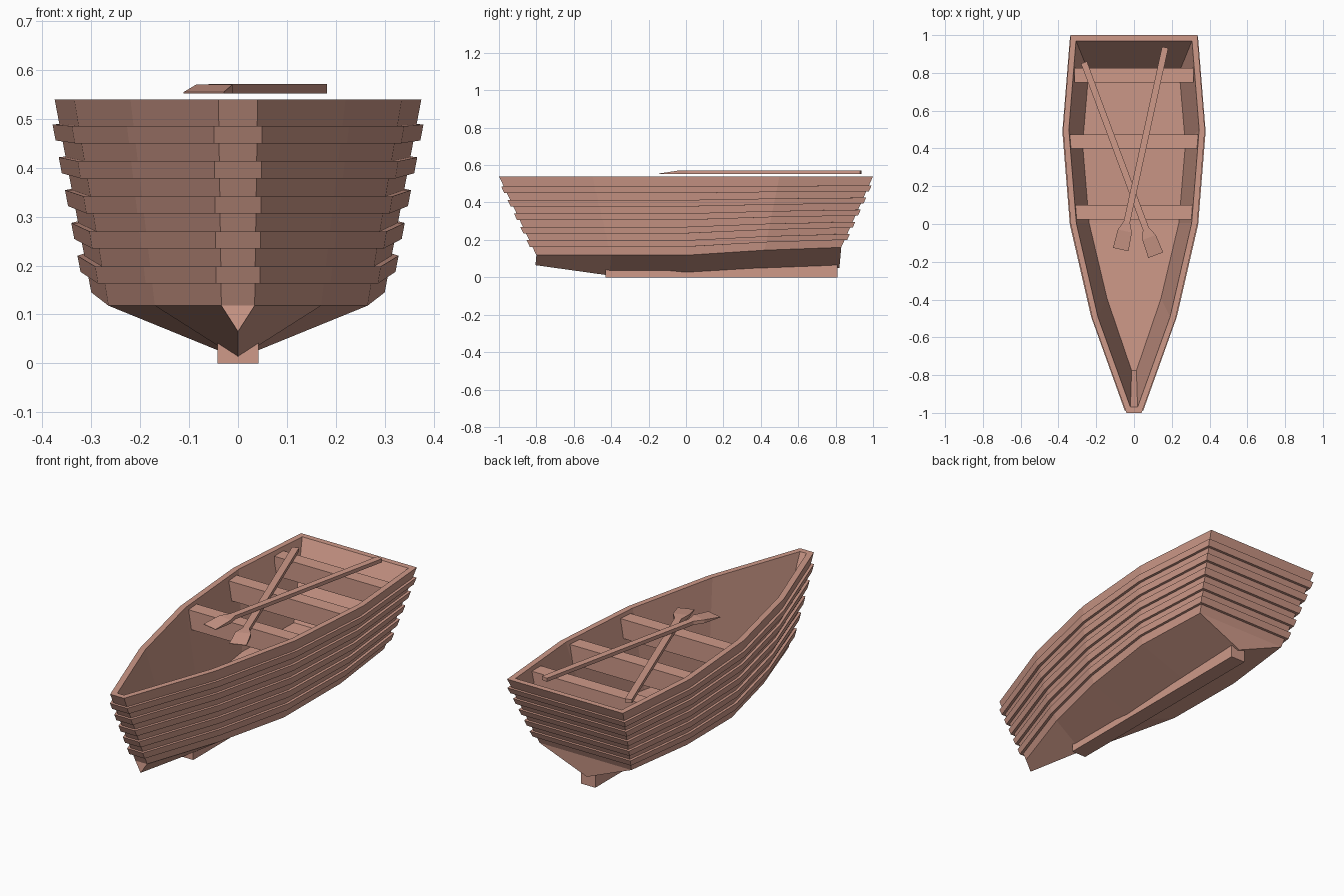
import bpy, bmesh, math
from mathutils import Vector

if "Cube" in bpy.data.objects:
    bpy.data.objects.remove(bpy.data.objects["Cube"])

wood = bpy.data.materials.new("painted_wood")
wood.diffuse_color = (0.62, 0.32, 0.25, 1)
wood.use_nodes = True
wood.node_tree.nodes["Principled BSDF"].inputs["Base Color"].default_value = wood.diffuse_color


def finish(name, bm):
    bmesh.ops.recalc_face_normals(bm, faces=bm.faces)
    me = bpy.data.meshes.new(name)
    bm.to_mesh(me)
    bm.free()
    ob = bpy.data.objects.new(name, me)
    me.materials.append(wood)
    bpy.context.collection.objects.link(ob)
    return ob


def box(name, x, y0, y1, z0, z1):
    bm = bmesh.new()
    bmesh.ops.create_cube(bm, size=1)
    for v in bm.verts:
        v.co = (v.co.x * 2 * x, y0 + (v.co.y + .5) * (y1 - y0), z0 + (v.co.z + .5) * (z1 - z0))
    return finish(name, bm)


# Hull stations from bow to stern: half width, y, z
RIM = [(.04, -1, .54), (.22, -.5, .54), (.335, 0, .54), (.375, .5, .54), (.335, 1, .54)]
CHINE = [(.034, -.8, .118), (.17, -.4, .118), (.265, 0, .118), (.30, .42, .145), (.265, .83, .16)]
SPINE = [(0, -.805, .065), (0, -.41, .01), (0, 0, .01), (0, .42, .035), (0, .82, .05)]
N = len(RIM)


def hull_ring(t, d):
    """Closed outline at height fraction t, pushed outward by d with mitred corners."""
    right = [Vector(a).lerp(Vector(b), t) for a, b in zip(CHINE, RIM)]
    pts = right + [Vector((-p.x, p.y, p.z)) for p in reversed(right)]
    out = []
    for i, p in enumerate(pts):
        e0 = (p - pts[i - 1]).to_2d().normalized()
        e1 = (pts[(i + 1) % len(pts)] - p).to_2d().normalized()
        n0, n1 = Vector((e0.y, -e0.x)), Vector((e1.y, -e1.x))
        m = (n0 + n1) / (1 + n0.dot(n1))
        out.append(p + Vector((m.x, m.y, 0)) * d)
    return out


# Hull: chine, alternating raised planks, rim, inner wall and floor
levels = [(0, 0)]
for k in range(5):
    a = .107 + .17 * k
    b = a + .083
    levels += [(a, 0), (a, .014), (b, .014), (b, 0)]
levels += [(1, 0), (1, -.03), (.03, -.03)]

bm = bmesh.new()
rings = [[bm.verts.new(p) for p in hull_ring(t, d)] for t, d in levels]
M = 2 * N
for lo, hi in zip(rings, rings[1:]):
    for i in range(M):
        j = (i + 1) % M
        bm.faces.new((lo[i], lo[j], hi[j], hi[i]))
floor, chine = rings[-1], rings[0]
spine = [bm.verts.new(p) for p in SPINE]
for i in range(N - 1):
    bm.faces.new((floor[i], floor[i + 1], floor[M - 2 - i], floor[M - 1 - i]))
    bm.faces.new((chine[i], chine[i + 1], spine[i + 1], spine[i]))
    bm.faces.new((chine[M - 1 - i], chine[M - 2 - i], spine[i + 1], spine[i]))
bm.faces.new((chine[0], chine[-1], spine[0]))
bm.faces.new((chine[N - 1], chine[N], spine[-1]))
finish("hull", bm)

# Keel
box("keel", .042, -.43, .81, 0, .065)

# Seats
for name, x, y0, y1 in (("front_seat", .31, .025, .1), ("middle_seat", .34, .4, .475),
                        ("rear_seat", .315, .75, .825)):
    box(name, x, y0, y1, .42, .52)


# Oars: half width and thickness along the length, blade tip first
def oar(name, tip, end, z):
    tip, end = Vector(tip), Vector(end)
    axis = (end - tip).normalized()
    side = Vector((-axis.y, axis.x))
    bm = bmesh.new()
    prev = None
    for s, w, h in ((0, .042, .003), (.1, .038, .018), (.15, .017, .019), ((end - tip).length, .017, .019)):
        c = tip + axis * s
        sec = [bm.verts.new((*(c + side * u), z + v)) for u, v in ((-w, 0), (w, 0), (w, h), (-w, h))]
        if prev:
            for i in range(4):
                j = (i + 1) % 4
                bm.faces.new((prev[i], prev[j], sec[j], sec[i]))
        else:
            bm.faces.new(sec)
        prev = sec
    bm.faces.new(prev)
    finish(name, bm)


oar("lower_oar", (.115, -.165), (-.265, .855), .521)
oar("upper_oar", (-.07, -.135), (.165, .935), .552)
